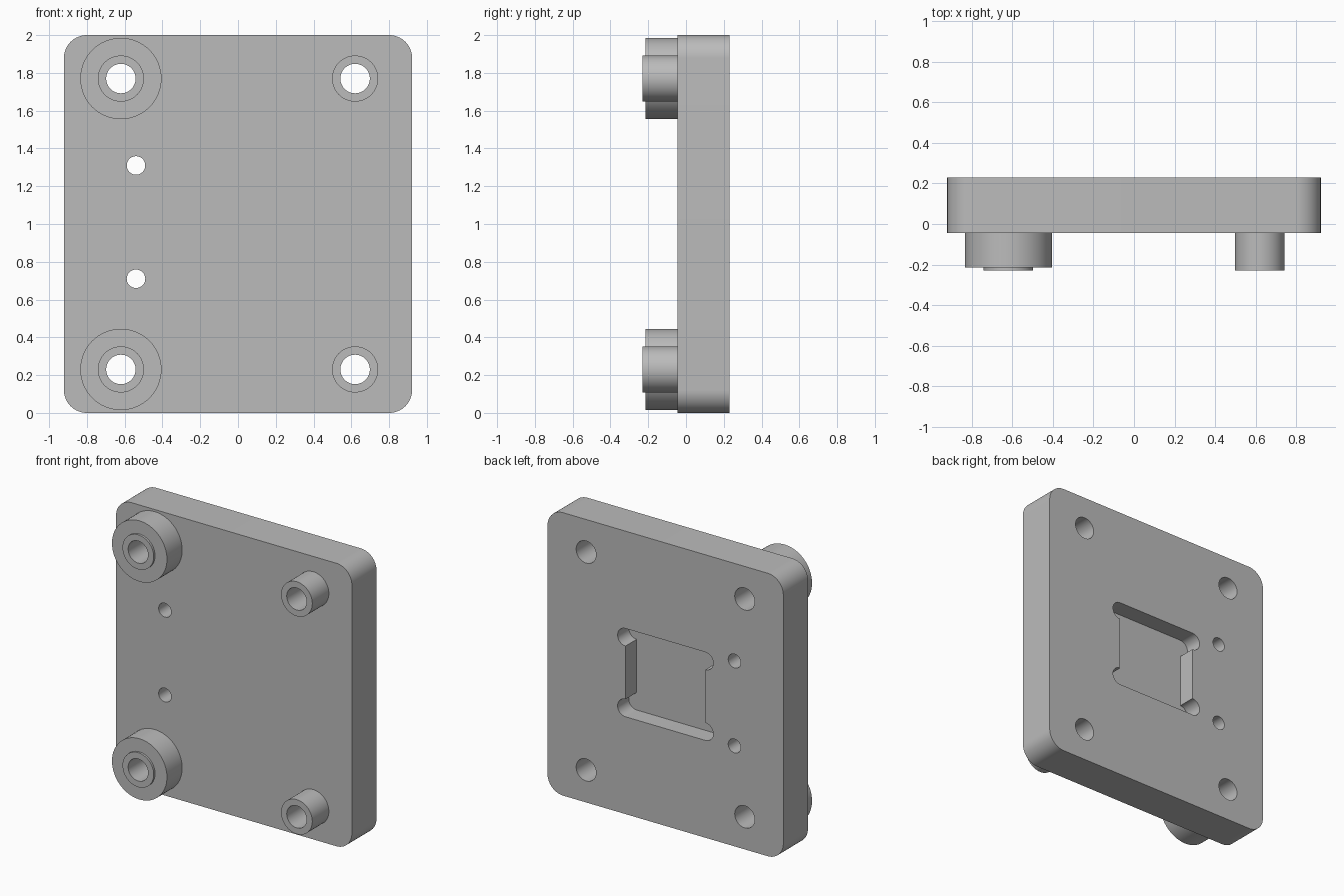
import bpy, bmesh, math

if "Cube" in bpy.data.objects:
    bpy.data.objects.remove(bpy.data.objects["Cube"], do_unlink=True)

FRONT, BACK = -0.045, 0.23
HOLE_X, HOLE_Z, MID = 0.62, 0.77, 1.0
BORE_R, BOSS_R, COLLAR_R = 0.078, 0.122, 0.215

grey = bpy.data.materials.new("plain grey")
grey.use_nodes = True
grey.diffuse_color = (0.5, 0.5, 0.5, 1)
grey.node_tree.nodes["Principled BSDF"].inputs["Base Color"].default_value = (0.5, 0.5, 0.5, 1)


def arc(cx, cz, r, start, end, steps):
    angles = [math.radians(start + (end - start) * i / steps) for i in range(steps + 1)]
    return [(cx + r * math.cos(a), cz + r * math.sin(a)) for a in angles]


def circle(cx, cz, r, steps=64):
    return arc(cx, cz, r, 0, 360, steps)[:-1]


def finish(name, bm):
    bmesh.ops.recalc_face_normals(bm, faces=bm.faces[:])
    mesh = bpy.data.meshes.new(name)
    bm.to_mesh(mesh)
    bm.free()
    mesh.materials.append(grey)
    obj = bpy.data.objects.new(name, mesh)
    bpy.context.collection.objects.link(obj)
    return obj


def prism(name, outline, y0, y1):
    """Extrude an outline in the xz plane from y0 to y1."""
    bm = bmesh.new()
    face = bm.faces.new([bm.verts.new((x, y0, z)) for x, z in outline])
    grown = bmesh.ops.extrude_face_region(bm, geom=[face])["geom"]
    verts = [g for g in grown if isinstance(g, bmesh.types.BMVert)]
    bmesh.ops.translate(bm, verts=verts, vec=(0, y1 - y0, 0))
    return finish(name, bm)


def tube(name, cx, cz, inner, outer, y0, y1):
    """Hollow cylinder along y."""
    bm = bmesh.new()
    rings = []
    for r, y in ((inner, y0), (outer, y0), (outer, y1), (inner, y1)):
        rings.append([bm.verts.new((x, y, z)) for x, z in circle(cx, cz, r)])
    n = len(rings[0])
    for k in range(4):
        a, b = rings[k], rings[(k + 1) % 4]
        for i in range(n):
            j = (i + 1) % n
            bm.faces.new((a[i], a[j], b[j], b[i]))
    return finish(name, bm)


def activate(obj):
    bpy.ops.object.select_all(action="DESELECT")
    obj.select_set(True)
    bpy.context.view_layer.objects.active = obj


def smooth(obj):
    activate(obj)
    bpy.ops.object.shade_smooth_by_angle(angle=math.radians(30))


def cut(target, cutter):
    cutter.hide_render = True
    mod = target.modifiers.new("cut", "BOOLEAN")
    mod.operation, mod.solver, mod.object = "DIFFERENCE", "EXACT", cutter
    activate(target)
    bpy.ops.object.modifier_apply(modifier=mod.name)
    bpy.data.objects.remove(cutter, do_unlink=True)


# Rounded plate
HALF_W, HALF_H, R = 0.922, 1.0, 0.122
outline = []
for k, (sx, sz) in enumerate(((1, 1), (-1, 1), (-1, -1), (1, -1))):
    outline += arc(sx * (HALF_W - R), MID + sz * (HALF_H - R), R, 90 * k, 90 * k + 90, 16)
plate = prism("base_plate", outline, FRONT, BACK)

# Square back pocket with rounded corner reliefs
SIDE, RELIEF = 0.312, 0.062
pocket = []
for sx, sz in ((1, 1), (-1, 1), (-1, -1), (1, -1)):
    start = -90 if sx > 0 else 90
    pocket += arc(sx * SIDE, MID + sz * (SIDE - RELIEF), RELIEF, start, start + 180, 24)
cut(plate, prism("pocket_cutter", pocket, BACK - 0.125, BACK + 0.1))

# Through holes: four corner bores and two small pin holes
holes = [(sx * HOLE_X, MID + sz * HOLE_Z, BORE_R) for sx in (-1, 1) for sz in (-1, 1)]
holes += [(-0.54, 0.71, 0.049), (-0.54, 1.31, 0.049)]
for x, z, r in holes:
    cut(plate, prism("hole_cutter", circle(x, z, r), FRONT - 0.1, BACK + 0.1))
smooth(plate)

# Hollow bosses at every corner, wide collars on the right-hand pair
for sz, level in ((-1, "lower"), (1, "upper")):
    z = MID + sz * HOLE_Z
    for sx, side in ((-1, "right"), (1, "left")):
        smooth(tube(f"{level}_{side}_boss", sx * HOLE_X, z, BORE_R, BOSS_R, -0.23, FRONT))
    smooth(tube(f"{level}_right_collar", -HOLE_X, z, BOSS_R, COLLAR_R, -0.215, FRONT))
